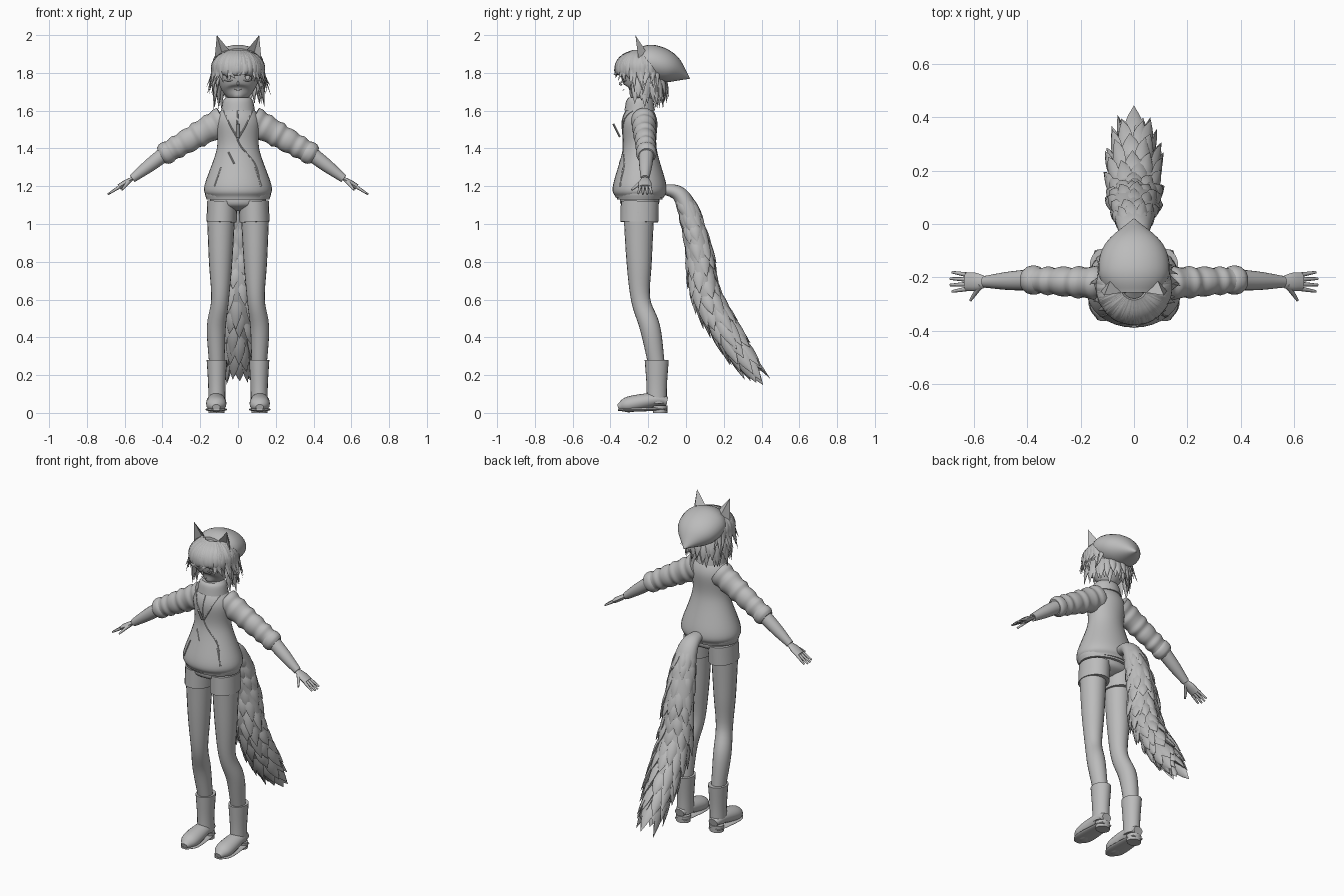
import bpy, bmesh, math, random
from mathutils import Vector
from mathutils.bvhtree import BVHTree

cube = bpy.data.objects.get("Cube")
if cube:
    bpy.data.objects.remove(cube, do_unlink=True)
rng = random.Random(4)
X, Y, Z = Vector((1, 0, 0)), Vector((0, 1, 0)), Vector((0, 0, 1))

shade = (.5, .5, .5, 1)
grey = bpy.data.materials.new("plain grey")
grey.use_nodes = True
grey.diffuse_color = shade
grey.node_tree.nodes["Principled BSDF"].inputs["Base Color"].default_value = shade


def smooth_path(points, steps):
    """Catmull-Rom interpolation through points of any dimension."""
    keys = [Vector(p) for p in points]
    keys = [keys[0] * 2 - keys[1]] + keys + [keys[-1] * 2 - keys[-2]]
    path = []
    for before, start, end, after in zip(keys, keys[1:], keys[2:], keys[3:]):
        leave, arrive = (end - before) / 2, (after - start) / 2
        for i in range(steps):
            t = i / steps
            ease = t * t * (3 - 2 * t)
            path.append(start.lerp(end, ease) + leave * t * (1 - t) ** 2 - arrive * t * t * (1 - t))
    return path + [keys[-2]]


def loft(bm, rings, flat=1, ref=X, sides=20, steps=5, side=1):
    """Capped tube through (x, y, z, radius) rings; ref is the radius direction, flat scales across it."""
    path = smooth_path(rings, steps)
    loops = []
    for i, ring in enumerate(path):
        centre, radius = Vector(ring[:3]), max(ring[3], .001)
        ahead, behind = path[min(i + 1, len(path) - 1)], path[max(i - 1, 0)]
        tangent = Vector((ahead - behind)[:3]).normalized()
        across = (ref - tangent * ref.dot(tangent)).normalized() * radius
        up = tangent.cross(across) * flat
        loop = []
        for k in range(sides):
            angle = math.tau * k / sides
            co = centre + across * math.cos(angle) + up * math.sin(angle)
            loop.append(bm.verts.new((co.x * side, co.y, co.z)))
        loops.append(loop)
    for low, high in zip(loops, loops[1:]):
        for k in range(sides):
            j = (k + 1) % sides
            bm.faces.new((low[k], low[j], high[j], high[k]))
    bm.faces.new(loops[0])
    bm.faces.new(loops[-1])


def tuft(bm, points, width, ref):
    """Flat pointed lock of hair that swells and then tapers to its tip."""
    last = len(points) - 1
    rings = [(*p, width * math.sin(math.pi * (1 + 3 * i / last) / 4)) for i, p in enumerate(points)]
    loft(bm, rings, .45, ref, sides=6, steps=3)


def finish(name, bm, angle=50):
    bmesh.ops.recalc_face_normals(bm, faces=bm.faces[:])
    mesh = bpy.data.meshes.new(name)
    bm.to_mesh(mesh)
    bm.free()
    obj = bpy.data.objects.new(name, mesh)
    bpy.context.collection.objects.link(obj)
    mesh.materials.append(grey)
    bpy.ops.object.select_all(action='DESELECT')
    obj.select_set(True)
    bpy.context.view_layer.objects.active = obj
    bpy.ops.object.shade_smooth_by_angle(angle=math.radians(angle))
    return obj


def part(name, rings, **options):
    bm = bmesh.new()
    loft(bm, rings, **options)
    return finish(name, bm)


# Hoodie body, hem band and collar
def torso_ring(z, width):
    return (0, -.245, z, width)


hoodie = part("hoodie_body", [torso_ring(1.14, .16), torso_ring(1.2, .178), torso_ring(1.4, .112),
                              torso_ring(1.55, .115), torso_ring(1.64, .06)], flat=.8, sides=32, steps=8)
part("hem_band", [torso_ring(1.13, .166), torso_ring(1.16, .175), torso_ring(1.19, .17)], flat=.72, sides=32)
part("collar", [torso_ring(1.6, .09), torso_ring(1.65, .08), torso_ring(1.67, .065)], flat=.9)
part("shorts_seat", [torso_ring(1.07, .06), torso_ring(1.1, .14), torso_ring(1.15, .15)], flat=.7)

# Zip, pocket and cord lines laid on the hoodie front
tree = BVHTree.FromPolygons([v.co for v in hoodie.data.vertices],
                            [p.vertices[:] for p in hoodie.data.polygons])


def seam(name, points, radius=.004):
    rings = []
    for x, z in smooth_path(points, 6):
        hit = tree.ray_cast(Vector((x, -1, z)), Y)[0]
        if hit:
            rings.append((*hit, radius))
    part(name, rings, sides=6, steps=1)


seam("front_zip", [(0, 1.6), (0, 1.44), (.09, 1.32), (.12, 1.2)])
seam("hoodie_crease", [(-.05, 1.38), (-.02, 1.32)])
part("pendant", [(0, -.35, 1.46, .01), (0, -.385, 1.53, .01)], flat=.6, sides=6)

# Limb landmarks on the left side
shoulder, elbow = Vector((.075, -.225, 1.55)), Vector((.39, -.21, 1.37))
wrist, knuckles = Vector((.56, -.217, 1.24)), Vector((.63, -.217, 1.195))

for s, label in ((1, "left"), (-1, "right")):
    seam(label + "_pocket_seam", [(s * .09, 1.3), (s * .125, 1.2)])
    seam(label + "_neck_cord", [(s * .078, 1.6), (s * .04, 1.52), (0, 1.45)])

    # Sleeve with folds, rolled cuff and forearm
    folds = 14
    sleeve = [(*shoulder.lerp(elbow, i / folds), .065 - .018 * i / folds + .004 * math.sin(i * 2.4))
              for i in range(folds + 1)]
    part(label + "_sleeve", sleeve, flat=1.15, ref=Y, steps=3, side=s)
    cuff = [(*shoulder.lerp(elbow, t), r) for t, r in ((.88, .046), (.93, .054), (1, .053), (1.05, .042))]
    part(label + "_cuff", cuff, flat=1.1, ref=Y, side=s)
    part(label + "_forearm", [(*elbow, .04), (*elbow.lerp(wrist, .5), .034), (*wrist, .022)], ref=Y, side=s)

    # Palm, four fingers spread by index, and thumb
    bm = bmesh.new()
    loft(bm, [(*wrist, .022), (*wrist.lerp(knuckles, .5), .034), (*knuckles, .034)], .45, Y, 12, side=s)
    for k in range(4):
        spread = Y * (k - 1.5)
        reach = .9 - .1 * abs(k - 1.5)
        tip = knuckles + (knuckles - wrist) * reach + spread * .024
        loft(bm, [(*(knuckles + spread * .018), .009), (*tip, .005)], 1, Y, 8, side=s)
    thumb = wrist.lerp(knuckles, .2) - Y * .01
    loft(bm, [(*thumb, .013), (*(thumb + Vector((.04, -.06, -.05))), .005)], 1, X, 8, side=s)
    finish(label + "_hand", bm)

    # Shorts leg and bare leg
    part(label + "_shorts_leg", [(.087, -.247, 1.01, .08), (.083, -.245, 1.12, .08)], flat=1.25, side=s)
    part(label + "_leg", [(.09, -.25, 1.06, .075), (.092, -.248, .8, .062), (.095, -.24, .6, .047),
                          (.115, -.19, .45, .05), (.112, -.155, .25, .04)], flat=1.08, side=s)

    # Boot shaft, foot, sole that follows the foot, and heel
    part(label + "_boot_shaft", [(.112, -.155, z, r) for z, r in ((.05, .045), (.15, .046), (.28, .054))],
         flat=1.18, side=s)
    foot = [(.115, y, z, r) for y, z, r in ((-.1, .06, .03), (-.16, .07, .045), (-.3, .045, .053), (-.36, .03, .02))]
    part(label + "_boot_foot", foot, flat=.8, side=s)
    part(label + "_boot_sole", [(x, y, .013 + z / 10, r + .003) for x, y, z, r in foot], flat=.2, side=s)
    part(label + "_boot_heel", [(.114, -.137, 0, .042), (.114, -.137, .04, .044)], flat=.9, side=s)

    # Pointed ear, hollow towards the front
    bm = bmesh.new()
    corners = [(.125, -.25, 1.86), (.08, -.19, 1.88), (.03, -.255, 1.9), (.08, -.225, 1.89)]
    base = [bm.verts.new((s * x, y, z)) for x, y, z in corners]
    tip = bm.verts.new((s * .112, -.268, 2))
    bm.faces.new(base)
    for k in range(4):
        bm.faces.new((base[k - 1], base[k], tip))
    finish(label + "_ear", bm, 30)

    # Eye lids, brow and iris
    for piece, z, bend in (("upper_lid", 1.79, .006), ("lower_lid", 1.76, -.006), ("brow", 1.81, .004)):
        part(label + "_" + piece, [(.03, -.338, z, .003), (.05, -.333, z + bend, .003), (.072, -.318, z, .003)],
             ref=Y, sides=6, side=s)
    part(label + "_iris", [(.05, -.333, 1.765 + k * .012, r) for k, r in enumerate((.008, .012, .008))],
         flat=.35, sides=10, side=s)

# Head with forward chin, nose and mouth
part("head", [(0, -.285, 1.665, .015), (0, -.25, 1.71, .085), (0, -.225, 1.83, .117), (0, -.22, 1.93, .02)],
     sides=28, steps=8)
part("nose", [(0, -.34, 1.755, .003), (0, -.35, 1.742, .006), (0, -.338, 1.735, .003)], sides=8)
part("mouth", [(-.018, -.328, 1.712, .002), (0, -.334, 1.708, .002), (.018, -.328, 1.712, .002)], ref=Z, sides=6)

# Peaked cap falling to a point behind the head
part("cap", [(0, -.26, 1.86, .1), (0, -.18, 1.855, .134), (0, -.08, 1.82, .11), (0, .02, 1.77, .002)],
     flat=.7, sides=28, steps=8)

# Fringe and side locks sweep over the skull from the crown
skull = Vector((0, -.235, 1.81))
locks = 46
bm = bmesh.new()
for i in range(locks):
    angle = math.radians(250 * (i / (locks - 1) - .5) + rng.uniform(-4, 4))
    front = max(0, math.cos(angle))
    points = []
    for k in range(4):
        tilt = math.radians(20 + 25 * k)
        outward = X * math.sin(angle) - Y * math.cos(angle)
        points.append(skull + outward * .138 * math.sin(tilt) + Z * .11 * math.cos(tilt))
    turn = angle + rng.uniform(-.2, .2)
    flare = rng.uniform(.13, .175) - .025 * front
    drop = rng.uniform(.07, .13) - .1 * front ** 3
    points.append(skull + (X * math.sin(turn) - Y * math.cos(turn)) * flare - Z * max(drop, .02))
    tuft(bm, points, .027, X * math.cos(angle) + Y * math.sin(angle))
finish("front_hair", bm)

# Nape locks hang below the cap
bm = bmesh.new()
locks = 30
for i in range(locks):
    angle = math.radians(75 + 210 * i / (locks - 1))
    outward = X * math.sin(angle) - Y * math.cos(angle)
    top = skull + outward * .095
    tip = skull + outward * rng.uniform(.11, .145) - Z * rng.uniform(.13, .21)
    tuft(bm, [top, top.lerp(tip, .5) + outward * .01, tip], .025, Z.cross(outward))
finish("nape_hair", bm)

# Bushy tail core
tail = [(0, y, z, r) for y, z, r in ((-.14, 1.19, .03), (-.02, 1.14, .06), (.06, .9, .088),
                                     (.1, .65, .096), (.22, .42, .08), (.36, .22, .002))]
part("tail", tail, flat=.75, steps=8)

# Pointed fur tufts follow the tail, longer towards its end
bm = bmesh.new()
path = smooth_path(tail, 7)
count = len(path)
for i in range(7, count - 3, 2):
    grow = i / count
    centre, radius = Vector(path[i][:3]), path[i][3]
    along = (Vector(path[i + 2][:3]) - centre).normalized()
    lift = along.cross(X) * .75
    for k in range(8):
        angle = math.tau * (k + i % 4 / 4) / 8 + rng.uniform(-.2, .2)
        out = (X * math.cos(angle) + lift * math.sin(angle)) * radius
        reach = along * (.1 + .1 * grow) * rng.uniform(.8, 1.25)
        points = [centre + reach * t + out * (.75 + .45 * t) for t in (0, .4, .7, 1)]
        tuft(bm, points, .025 + .012 * grow, along.cross(out).normalized())
finish("tail_fur", bm)
